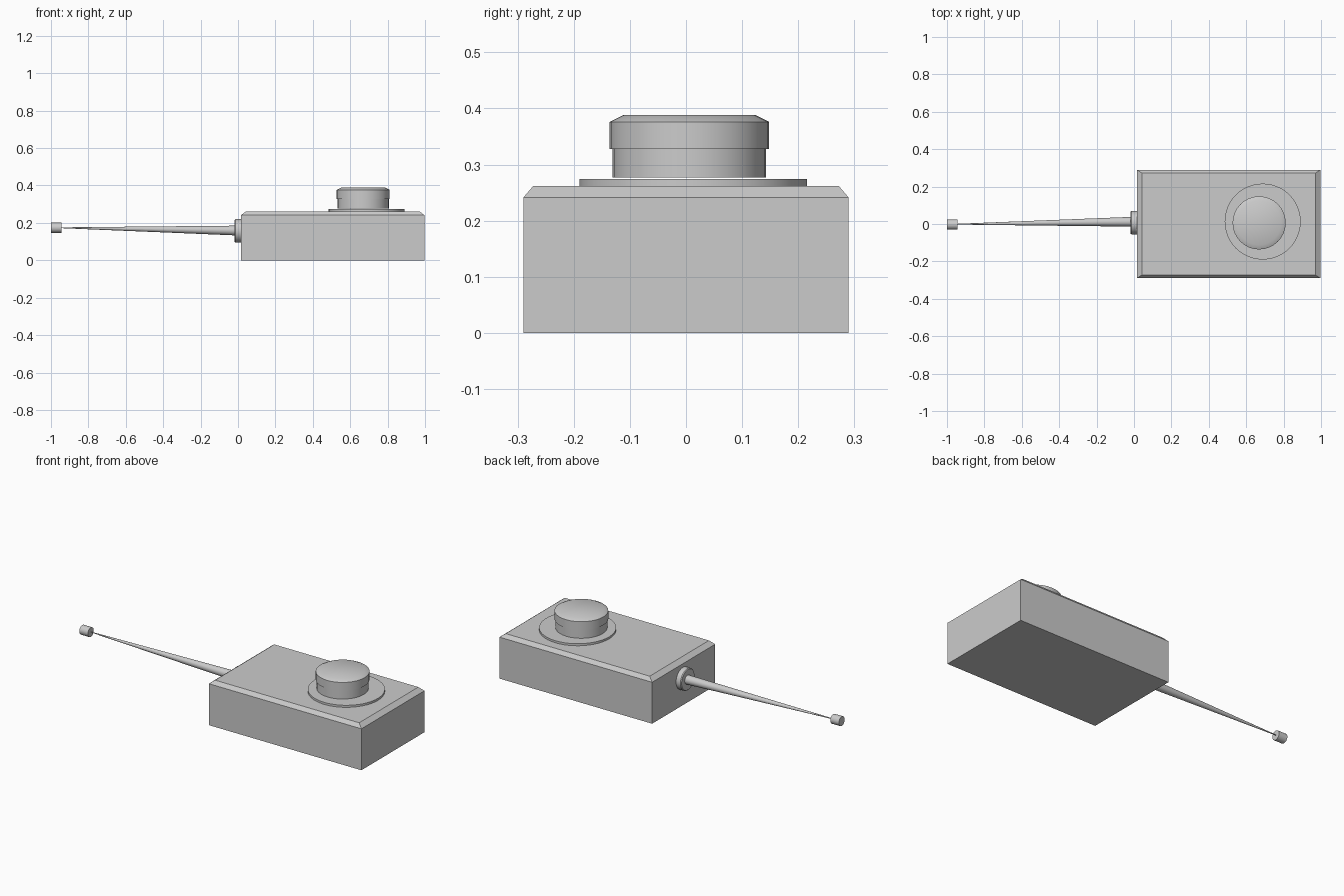
import bpy, bmesh
from math import cos, sin, pi
from mathutils import Vector

if "Cube" in bpy.data.objects:
    bpy.data.objects.remove(bpy.data.objects["Cube"])


def finish(name, bm, smooth=False):
    bmesh.ops.recalc_face_normals(bm, faces=bm.faces[:])
    mesh = bpy.data.meshes.new(name)
    bm.to_mesh(mesh)
    bm.free()
    obj = bpy.data.objects.new(name, mesh)
    bpy.context.collection.objects.link(obj)
    if smooth:
        bpy.ops.object.select_all(action='DESELECT')
        obj.select_set(True)
        bpy.context.view_layer.objects.active = obj
        bpy.ops.object.shade_smooth_by_angle(angle=0.5)
    return obj


def loft(name, rings, smooth=False):
    """Skin closed rings of points and cap both ends."""
    bm = bmesh.new()
    loops = [[bm.verts.new(p) for p in ring] for ring in rings]
    for a, b in zip(loops, loops[1:]):
        n = len(a)
        for i in range(n):
            j = (i + 1) % n
            bm.faces.new((a[i], a[j], b[j], b[i]))
    bm.faces.new(loops[0])
    bm.faces.new(loops[-1])
    return finish(name, bm, smooth)


def rect(x0, x1, y, z):
    return [(x0, -y, z), (x1, -y, z), (x1, y, z), (x0, y, z)]


def turned(name, center, profile, axis='Z', sides=32):
    """Round part: profile holds (position along axis, radius)."""
    rings = []
    for t, r in profile:
        ring = []
        for i in range(sides):
            u, v = r * cos(2 * pi * i / sides), r * sin(2 * pi * i / sides)
            p = (u, v, t) if axis == 'Z' else (t, u, v)
            ring.append(Vector(center) + Vector(p))
        rings.append(ring)
    return loft(name, rings, True)


# Box with a chamfered top rim
loft("housing", [rect(0.015, 0.997, 0.29, 0), rect(0.015, 0.997, 0.29, 0.241),
                 rect(0.043, 0.97, 0.272, 0.262)])

# Flat plate and the push button hovering just above it
turned("button_plate", (0.688, 0.013, 0), [(0.26, 0.203), (0.274, 0.203)], sides=48)
turned("button_stem", (0.669, 0.006, 0), [(0.277, 0.137), (0.328, 0.137)])
turned("button_cap", (0.669, 0.006, 0),
       [(0.328, 0.142), (0.376, 0.142), (0.388, 0.118)])

# Cable collar on the left wall
turned("cable_collar", (0, 0.007, 0.157),
       [(-0.018, 0.059), (-0.013, 0.063), (0.016, 0.063)], axis='X')

# Tapering cable, slightly tilted between collar and end plug
cable = []
for x, y, z, r in ((-0.012, 0.012, 0.159, 0.026), (-0.95, -0.001, 0.174, 0.002)):
    cable.append([(x, y + r * cos(2 * pi * i / 24), z + r * sin(2 * pi * i / 24))
                  for i in range(24)])
loft("cable", cable, True)

# End plug
turned("cable_plug", (0, -0.003, 0.174), [(-1.0, 0.027), (-0.945, 0.027)],
       axis='X', sides=24)
